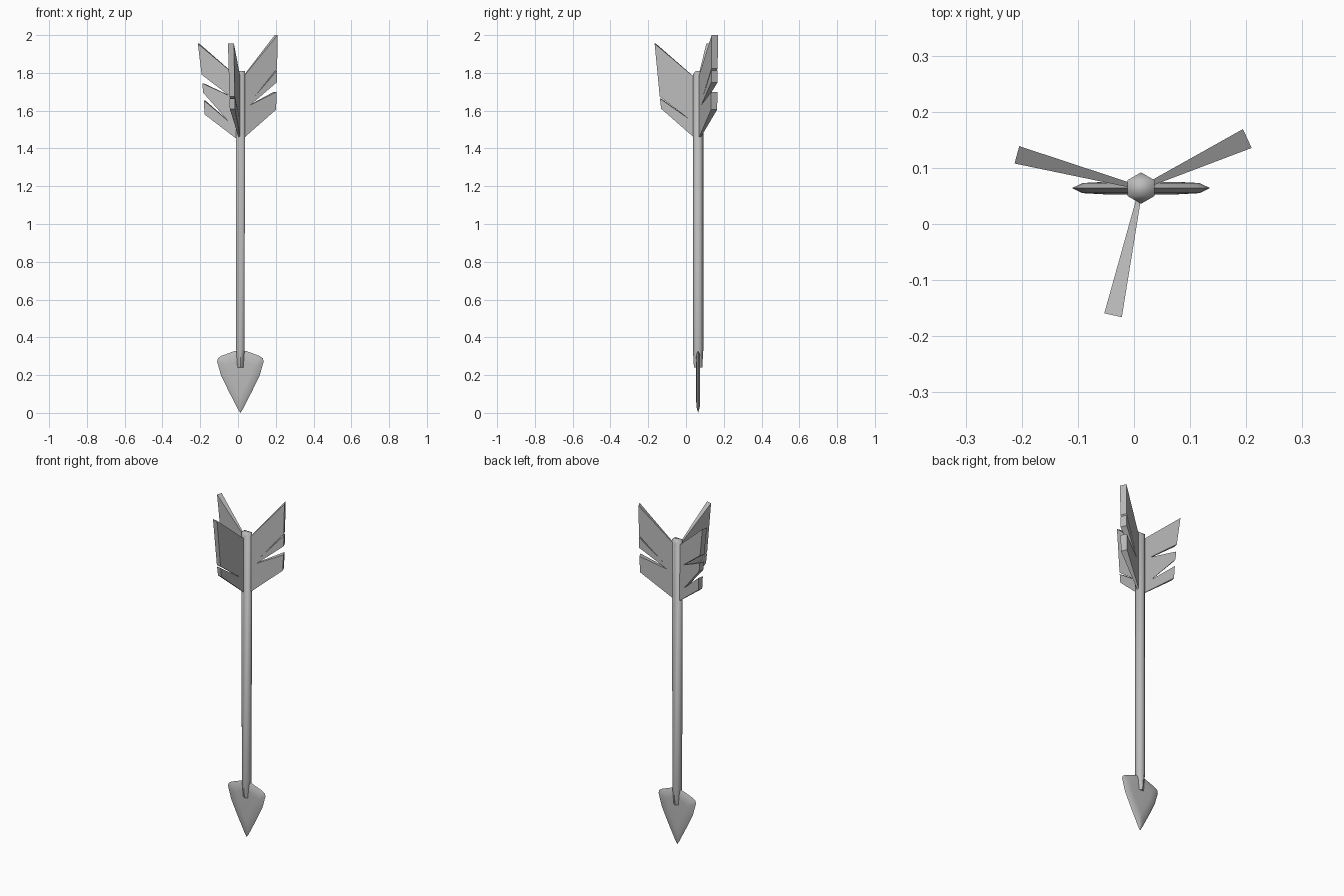
import bpy, bmesh, math
from mathutils import Vector

if "Cube" in bpy.data.objects:
    bpy.data.objects.remove(bpy.data.objects["Cube"], do_unlink=True)

AXIS = Vector((0.0125, 0.064, 0))

grey = bpy.data.materials.new("plain grey")
grey.use_nodes = True
grey.diffuse_color = (0.5, 0.5, 0.5, 1)
grey.node_tree.nodes["Principled BSDF"].inputs["Base Color"].default_value = (0.5, 0.5, 0.5, 1)


def finish(name, bm, smooth=None):
    bmesh.ops.recalc_face_normals(bm, faces=bm.faces)
    mesh = bpy.data.meshes.new(name)
    bm.to_mesh(mesh)
    bm.free()
    mesh.materials.append(grey)
    obj = bpy.data.objects.new(name, mesh)
    obj.location = AXIS
    bpy.context.collection.objects.link(obj)
    if smooth:
        bpy.ops.object.select_all(action="DESELECT")
        obj.select_set(True)
        bpy.context.view_layer.objects.active = obj
        bpy.ops.object.shade_smooth_by_angle(angle=math.radians(smooth))
    return obj


def loft(bm, rings):
    """Bridge successive rings of points and cap both ends."""
    rows = [[bm.verts.new(p) for p in ring] for ring in rings]
    n = len(rows[0])
    for a, b in zip(rows, rows[1:]):
        for i in range(n):
            j = (i + 1) % n
            bm.faces.new((a[i], a[j], b[j], b[i]))
    bm.faces.new(rows[0])
    bm.faces.new(rows[-1])
    return rows


# Shaft: six-sided rod, tapered at the socket, chamfered at the nock
def hexagon(rx, ry, z, drop=0):
    ring = []
    for i in range(6):
        a = math.radians(90 + 60 * i)
        ring.append((rx * math.cos(a), ry * math.sin(a), z - (drop if i % 3 == 0 else 0)))
    return ring


bm = bmesh.new()
rows = loft(bm, [hexagon(0.018, 0.022, 0.24), hexagon(0.026, 0.028, 0.34),
                 hexagon(0.028, 0.028, 1.81, 0.02)])
top = rows[-1]
bmesh.ops.connect_verts(bm, verts=[top[1], top[5]])
bmesh.ops.connect_verts(bm, verts=[top[2], top[4]])
finish("shaft", bm, 65)

# Head: flat blade with edges thinned to a rim
half = [(0.012, 0.018), (0.062, 0.115), (0.103, 0.2), (0.123, 0.272),
        (0.119, 0.289), (0.1, 0.302), (0.03, 0.328)]
outline = [(0, 0)] + half + [(-x, z) for x, z in reversed(half)]
MID = 0.21


def blade_ring(scale, y):
    return [(x * scale, y, MID + (z - MID) * scale) for x, z in outline]


bm = bmesh.new()
loft(bm, [blade_ring(0.55, -0.011), blade_ring(0.85, -0.009), blade_ring(1, 0),
          blade_ring(0.85, 0.009), blade_ring(0.55, 0.011)])
finish("arrow_head", bm, 40)


# Fletching: wedge-shaped vanes that thicken outward, each cut by notches
def vane(name, angle, tip_width, outline):
    a = math.radians(angle)
    out = Vector((math.cos(a), math.sin(a), 0))
    side = Vector((-math.sin(a), math.cos(a), 0))
    reach = max(r for r, z in outline)

    def ring(sign):
        pts = []
        for r, z in outline:
            w = 0.003 + (tip_width / 2 - 0.003) * r / reach
            pts.append(out * r + side * sign * w + Vector((0, 0, z)))
        return pts

    bm = bmesh.new()
    loft(bm, [ring(-1), ring(1)])
    finish(name, bm)


vane("left_vane", 25, 0.037,
     [(0.012, 1.45), (0.2, 1.605), (0.204, 1.7), (0.055, 1.63), (0.205, 1.75),
      (0.206, 1.812), (0.075, 1.67), (0.206, 1.822), (0.209, 2.0), (0.012, 1.775)])
vane("right_vane", 165, 0.032,
     [(0.012, 1.445), (0.192, 1.58), (0.197, 1.655), (0.065, 1.545), (0.2, 1.695),
      (0.205, 1.745), (0.06, 1.68), (0.208, 1.79), (0.229, 1.955), (0.012, 1.775)])
vane("front_vane", 257.6, 0.032,
     [(0.012, 1.45), (0.197, 1.61), (0.204, 1.665), (0.04, 1.55), (0.205, 1.675),
      (0.232, 1.955), (0.012, 1.77)])
